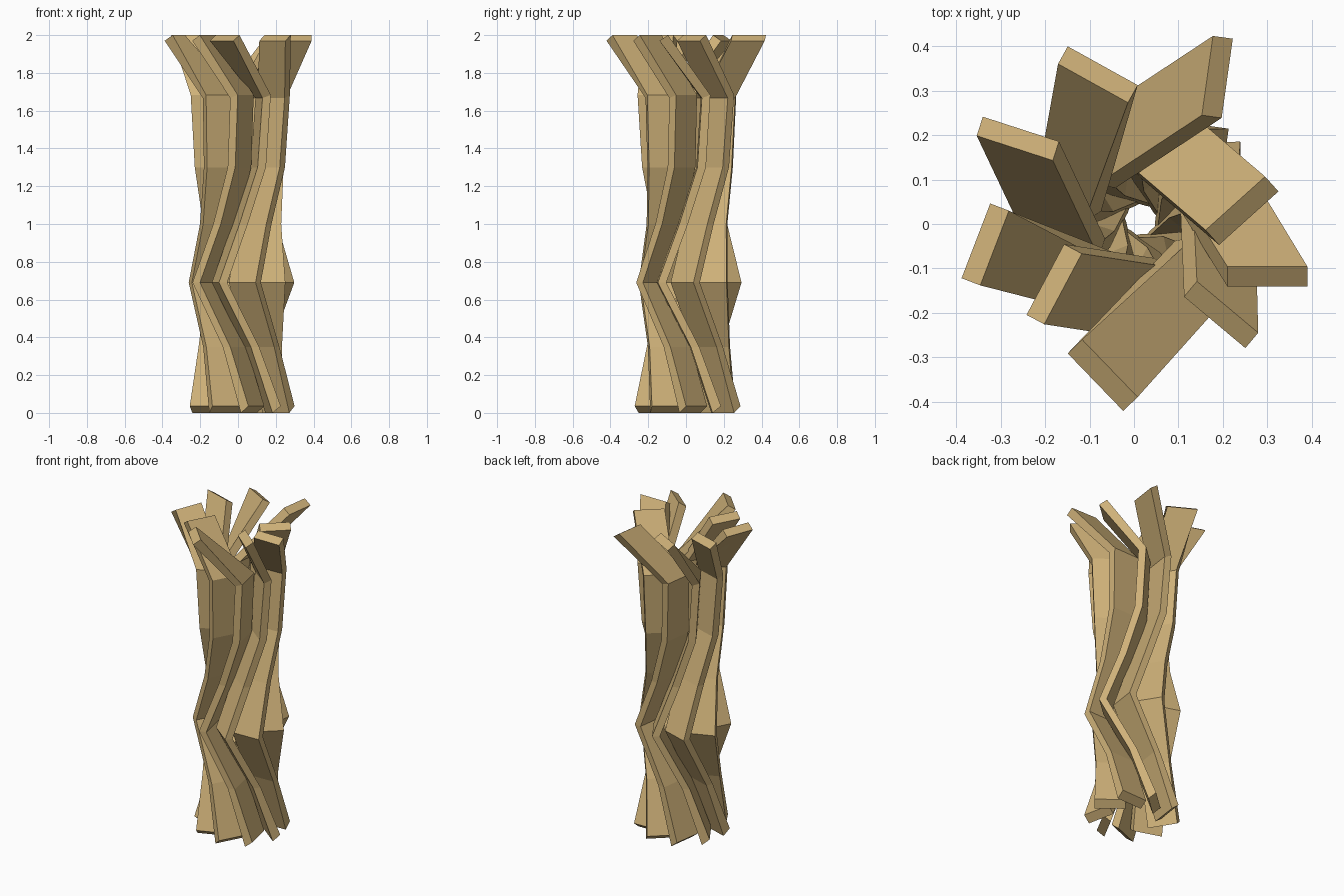
import bpy
import bmesh
from math import radians, cos, sin
from mathutils import Vector

if "Cube" in bpy.data.objects:
    bpy.data.objects.remove(bpy.data.objects["Cube"], do_unlink=True)

CENTRE = Vector((0.015, 0.01, 0))
WIDTH, THICK = 0.18, 0.045

# One wood colour for every slat
wood = bpy.data.materials.new("tan_wood")
wood.use_nodes = True
tan = (0.62, 0.44, 0.19, 1)
wood.diffuse_color = tan
wood.node_tree.nodes["Principled BSDF"].inputs["Base Color"].default_value = tan

# Zigzag slat path: height, reach of outer edge, sideways shift, tilt of the section
PATH = [
    (0.018, 0.230, 0.145, 0.018),
    (0.350, 0.218, 0.030, 0.000),
    (0.690, 0.230, -0.145, 0.000),
    (1.000, 0.212, -0.030, 0.000),
    (1.300, 0.228, 0.065, 0.000),
    (1.675, 0.243, 0.088, 0.008),
]

# Splayed tip of each slat: outer edge x, y and heading
TIPS = [
    (0.20, 0.42, 82), (0.31, 0.09, 42), (0.39, -0.118, 0),
    (0.265, -0.262, -40), (-0.008, -0.405, -46), (-0.222, -0.215, -118),
    (-0.367, -0.13, -111), (-0.347, 0.22, 162), (-0.16, 0.38, 151),
]


def axes(degrees):
    a = radians(degrees)
    return Vector((cos(a), sin(a), 0)), Vector((-sin(a), cos(a), 0))


def section(bm, outer, along, across, tilt):
    """Rectangular slat section, given the middle of its outer edge."""
    half = across * THICK / 2 + Vector((0, 0, tilt))
    inner = outer - along * WIDTH
    return [bm.verts.new(p) for p in
            (outer - half, outer + half, inner + half, inner - half)]


def build_slat(index, tip):
    bm = bmesh.new()
    along, across = axes(82 - 40 * index)
    rings = []
    for z, reach, shift, tilt in PATH:
        outer = CENTRE + along * reach + across * shift + Vector((0, 0, z))
        rings.append(section(bm, outer, along, across, tilt))
    x, y, heading = tip
    rings.append(section(bm, Vector((x, y, 1.985)), *axes(heading), 0.015))

    # Skin the sections and close both ends
    for low, high in zip(rings, rings[1:]):
        for i in range(4):
            j = (i + 1) % 4
            bm.faces.new((low[i], low[j], high[j], high[i]))
    bm.faces.new(rings[0][::-1])
    bm.faces.new(rings[-1])
    bmesh.ops.recalc_face_normals(bm, faces=bm.faces)

    name = f"slat_{index + 1}"
    mesh = bpy.data.meshes.new(name)
    bm.to_mesh(mesh)
    bm.free()
    mesh.materials.append(wood)
    bpy.context.collection.objects.link(bpy.data.objects.new(name, mesh))


# Ring of nine slats
for index, tip in enumerate(TIPS):
    build_slat(index, tip)
